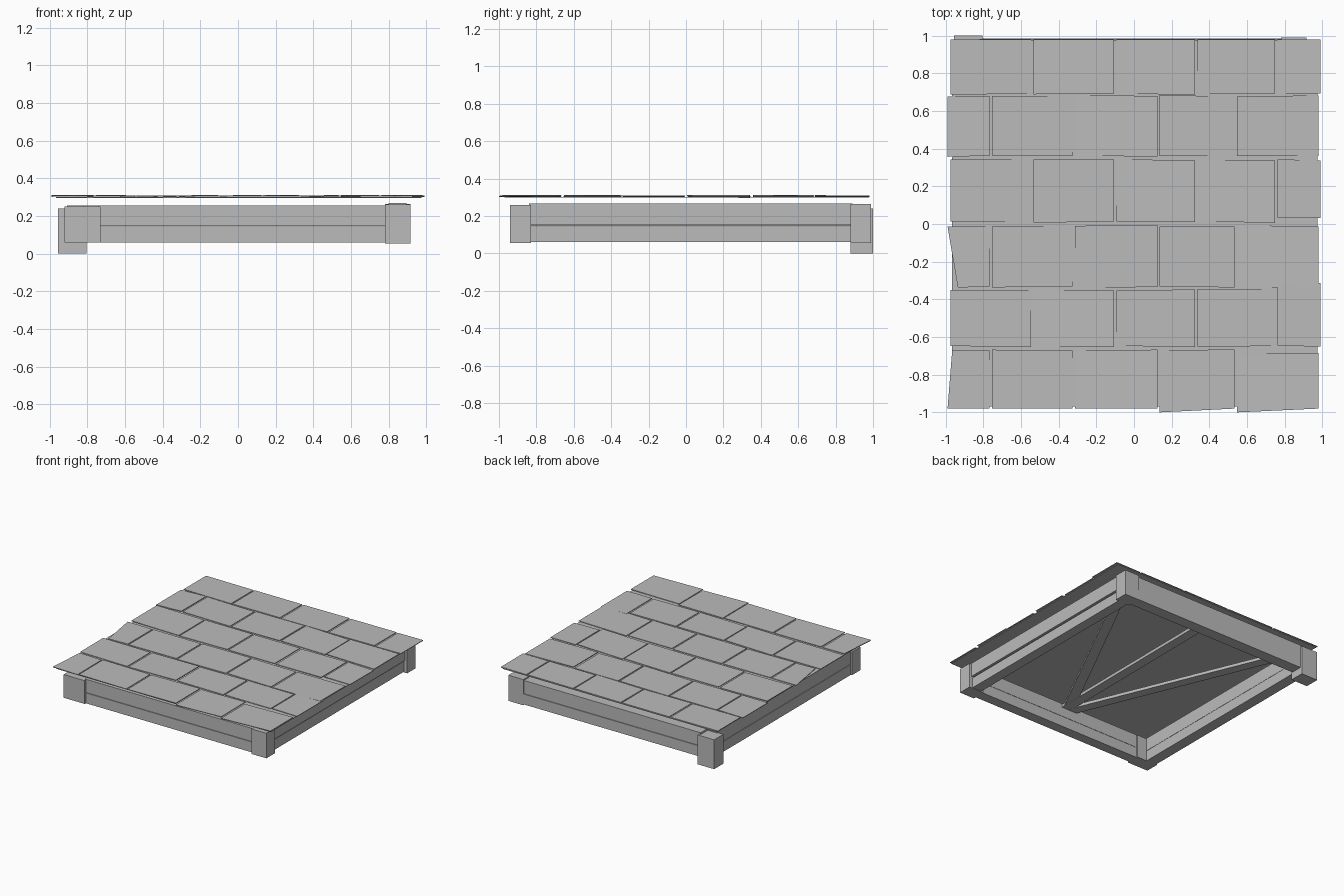
import bpy, bmesh, random
from mathutils import Vector

random.seed(4)
cube = bpy.data.objects.get("Cube")
if cube:
    bpy.data.objects.remove(cube)

grey = bpy.data.materials.new("plain_grey")
grey.use_nodes = True
grey.diffuse_color = (0.5, 0.5, 0.5, 1)
grey.node_tree.nodes["Principled BSDF"].inputs["Base Color"].default_value = (0.5, 0.5, 0.5, 1)


def prism(name, corners, depth):
    """Extrude a four-cornered top outline straight down by depth."""
    bm = bmesh.new()
    top = [bm.verts.new(c) for c in corners]
    low = [bm.verts.new(Vector(c) - Vector((0, 0, depth))) for c in corners]
    bm.faces.new(top)
    bm.faces.new(low[::-1])
    for i in range(4):
        j = (i + 1) % 4
        bm.faces.new((top[i], low[i], low[j], top[j]))
    bmesh.ops.recalc_face_normals(bm, faces=bm.faces)
    mesh = bpy.data.meshes.new(name)
    bm.to_mesh(mesh)
    bm.free()
    mesh.materials.append(grey)
    obj = bpy.data.objects.new(name, mesh)
    bpy.context.collection.objects.link(obj)
    return obj


def box(name, x0, x1, y0, y1, z0, z1):
    return prism(name, [(x0, y0, z1), (x1, y0, z1), (x1, y1, z1), (x0, y1, z1)], z1 - z0)


# Corner posts
box("front_left_post", -0.92, -0.73, -0.94, -0.83, 0.06, 0.25)
box("front_right_post", 0.78, 0.915, -0.94, -0.83, 0.055, 0.26)
box("back_right_post", 0.78, 0.915, 0.88, 0.99, 0.055, 0.265)
box("back_left_post", -0.955, -0.805, 0.88, 1.0, 0, 0.24)

# Beams, each made of two stacked planks
for part, z0, z1, inset in (("lower", 0.06, 0.145, 0), ("upper", 0.147, 0.255, 0.003)):
    box(f"front_{part}_plank", -0.74, 0.79, -0.925 + inset, -0.84, z0, z1)
    box(f"back_{part}_plank", -0.82, 0.79, 0.89, 0.985 - inset, z0, z1)
    box(f"left_{part}_plank", -0.91 + inset, -0.82, -0.84, 0.89, z0, z1)
box("right_lower_plank", 0.80, 0.885, -0.84, 0.89, 0.06, 0.145)
box("right_upper_plank", 0.80, 0.895, -0.84, 0.89, 0.155, 0.268)


# Braces fanning out from the middle of the front beam
def brace(name, start, end, width=0.08, top=0.25):
    a, b = Vector((*start, top)), Vector((*end, top))
    d = (b - a).normalized()
    side = Vector((-d.y, d.x, 0)) * width / 2
    prism(name, [a - side, b - side, b + side, a + side], 0.025)


brace("right_brace", (-0.08, -0.88), (0.82, 0.89))
brace("middle_brace", (-0.04, -0.88), (-0.03, 0.92), top=0.249)
brace("left_brace", (-0.08, -0.88), (-0.82, 0.89), top=0.248)

# Thin sheet below the tiles
box("roof_sheet", -0.965, 0.975, -0.97, 0.978, 0.296, 0.300)

# Staggered rows of slightly uneven tiles
ROWS = [(-0.98, -0.67), (-0.65, -0.35), (-0.335, -0.01), (0.01, 0.34), (0.36, 0.68), (0.69, 0.98)]
ODD = (-0.99, -0.76, -0.32, 0.13, 0.54, 0.98)
EVEN = (-0.975, -0.54, -0.10, 0.33, 0.755, 0.99)
GAP = 0.006
for r, (y0, y1) in enumerate(ROWS):
    splits = EVEN if r % 2 else ODD
    for i in range(5):
        x0, x1 = splits[i] + GAP * (i > 0), splits[i + 1] - GAP * (i < 4)
        corners = [[x0, y0], [x1, y0], [x1, y1], [x0, y1]]
        if (r, i) == (2, 0):
            corners[0][0] = -0.935
        if (r, i) == (0, 0):
            corners[3][0] = -0.965
        if (r, i) == (0, 3):
            corners[0][1] = -1.0
        if (r, i) == (0, 4):
            corners[0][1], corners[2][1], corners[3][1] = -1.0, -0.685, -0.69
        if (r, i) == (1, 4):
            corners[2][1] = corners[3][1] = -0.315
        if (r, i) == (3, 4):
            corners[0][1] = corners[1][1] = 0.03
        tilt = random.uniform(-0.003, 0.003)
        pts = [(x, y + random.uniform(-0.004, 0.004) * (abs(y) < 0.97),
                0.309 + tilt * (1 if k in (1, 2) else -1) + random.uniform(-0.001, 0.001))
               for k, (x, y) in enumerate(corners)]
        prism(f"roof_tile_{r + 1}_{i + 1}", pts, 0.005)
